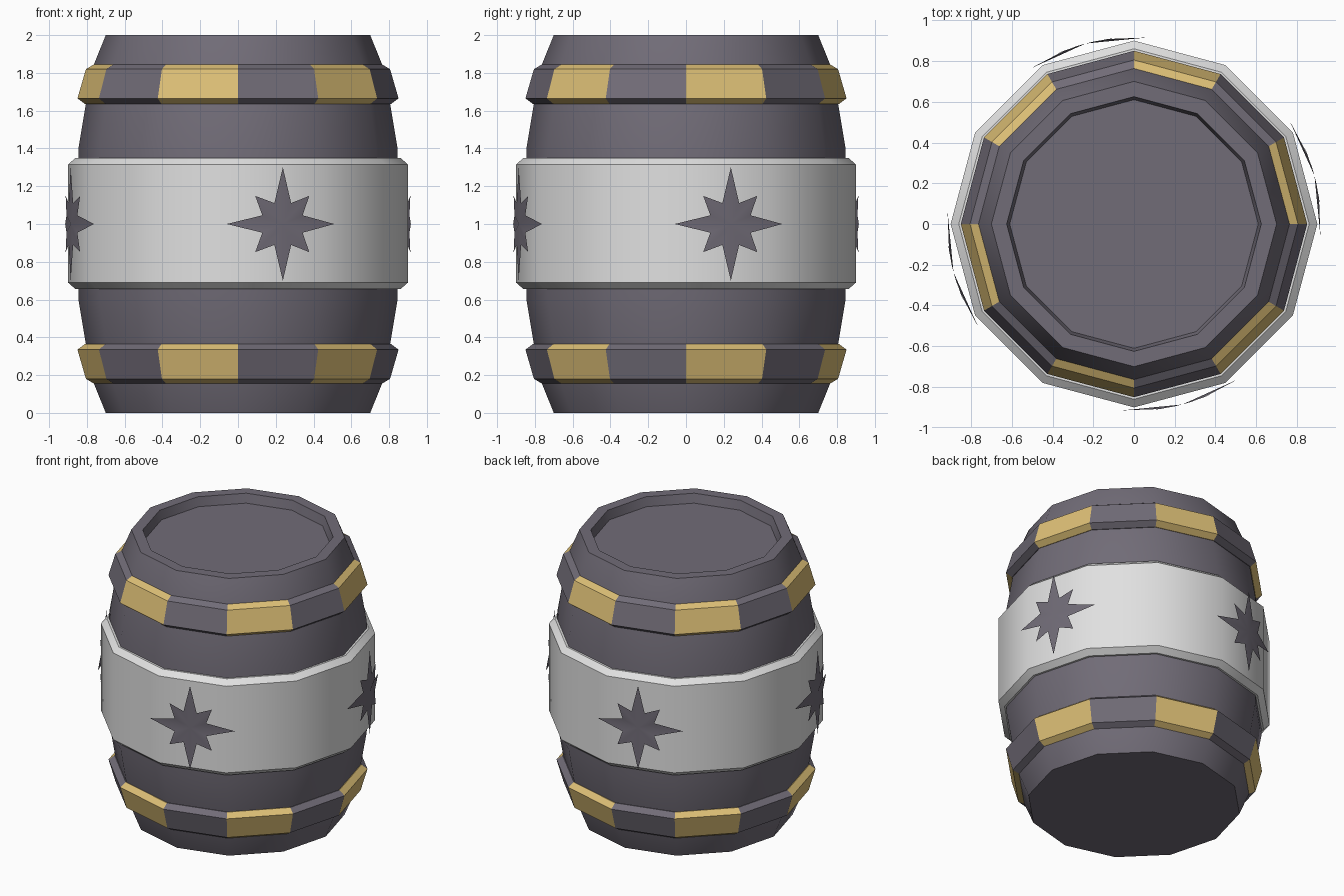
import bpy, bmesh, math
from math import sin, cos, pi

cube = bpy.data.objects.get("Cube")
if cube:
    bpy.data.objects.remove(cube, do_unlink=True)

SIDES = 12


def material(name, rgb):
    m = bpy.data.materials.new(name)
    m.use_nodes = True
    m.diffuse_color = (*rgb, 1)
    m.node_tree.nodes["Principled BSDF"].inputs["Base Color"].default_value = (*rgb, 1)
    return m


dark = material("dark slate", (0.165, 0.15, 0.185))
gold = material("gold", (0.72, 0.52, 0.18))
pale = material("pale grey", (0.75, 0.75, 0.75))


def finish(name, bm, mats, smooth=True):
    mesh = bpy.data.meshes.new(name)
    bm.to_mesh(mesh)
    bm.free()
    for m in mats:
        mesh.materials.append(m)
    obj = bpy.data.objects.new(name, mesh)
    bpy.context.collection.objects.link(obj)
    if smooth:
        bpy.ops.object.select_all(action='DESELECT')
        obj.select_set(True)
        bpy.context.view_layer.objects.active = obj
        bpy.ops.object.shade_smooth_by_angle(angle=math.radians(35))
    return obj


def lathe(name, profile, mats, closed=False, rule=None, smooth=True):
    """Turn a (radius, height) profile, listed bottom to top, around z."""
    bm = bmesh.new()
    rings = [[bm.verts.new((r * cos(2 * pi * i / SIDES), r * sin(2 * pi * i / SIDES), z))
              for i in range(SIDES)] for r, z in profile]
    pairs = list(zip(rings, rings[1:]))
    if closed:
        pairs.append((rings[-1], rings[0]))
    for low, high in pairs:
        for i in range(SIDES):
            j = (i + 1) % SIDES
            f = bm.faces.new((low[i], low[j], high[j], high[i]))
            f.material_index = rule(i) if rule else 0
    if not closed:
        bm.faces.new(rings[0][::-1])
        bm.faces.new(rings[-1])
    return finish(name, bm, mats, smooth)


# Barrel body with a recessed lid
half = [(0.70, 0), (0.765, 0.16), (0.805, 0.36), (0.845, 0.6)]
body = half + [(0.85, 1.0)] + [(r, 2 - z) for r, z in half[::-1]]
lathe("barrel_body", body + [(0.625, 2), (0.61, 1.935)], [dark])

# Wide middle band
lathe("middle_band", [(0.83, 0.655), (0.86, 0.655), (0.9, 0.69),
                      (0.9, 1.315), (0.86, 1.35), (0.83, 1.35)], [pale], closed=True)

# Hoops with alternating gold and dark segments
hoop = [(0.74, 0.155), (0.762, 0.155), (0.805, 0.18), (0.85, 0.335), (0.81, 0.365), (0.76, 0.365)]
lathe("lower_hoop", hoop, [gold, dark], True, lambda i: i % 2, smooth=False)
lathe("upper_hoop", [(r, 2 - z) for r, z in hoop[::-1]], [gold, dark], True,
      lambda i: i % 2, smooth=False)


# Eight-pointed stars wrapped around the band
def star(name, angle, radius=0.917):
    bm = bmesh.new()

    def wrapped(u, v):
        a = angle + u / radius
        return bm.verts.new((radius * cos(a), radius * sin(a), 1 + v))

    centre = wrapped(0, 0)
    lengths = (0.3, 0.12, 0.21, 0.12)
    rim = [wrapped(lengths[k % 4] * cos(k * pi / 8), lengths[k % 4] * sin(k * pi / 8))
           for k in range(16)]
    for k in range(16):
        bm.faces.new((centre, rim[k], rim[(k + 1) % 16]))
    finish(name, bm, [dark])


for side, degrees in (("left", 15), ("back", 105), ("right", 195), ("front", 285)):
    star(side + "_star", math.radians(degrees))
